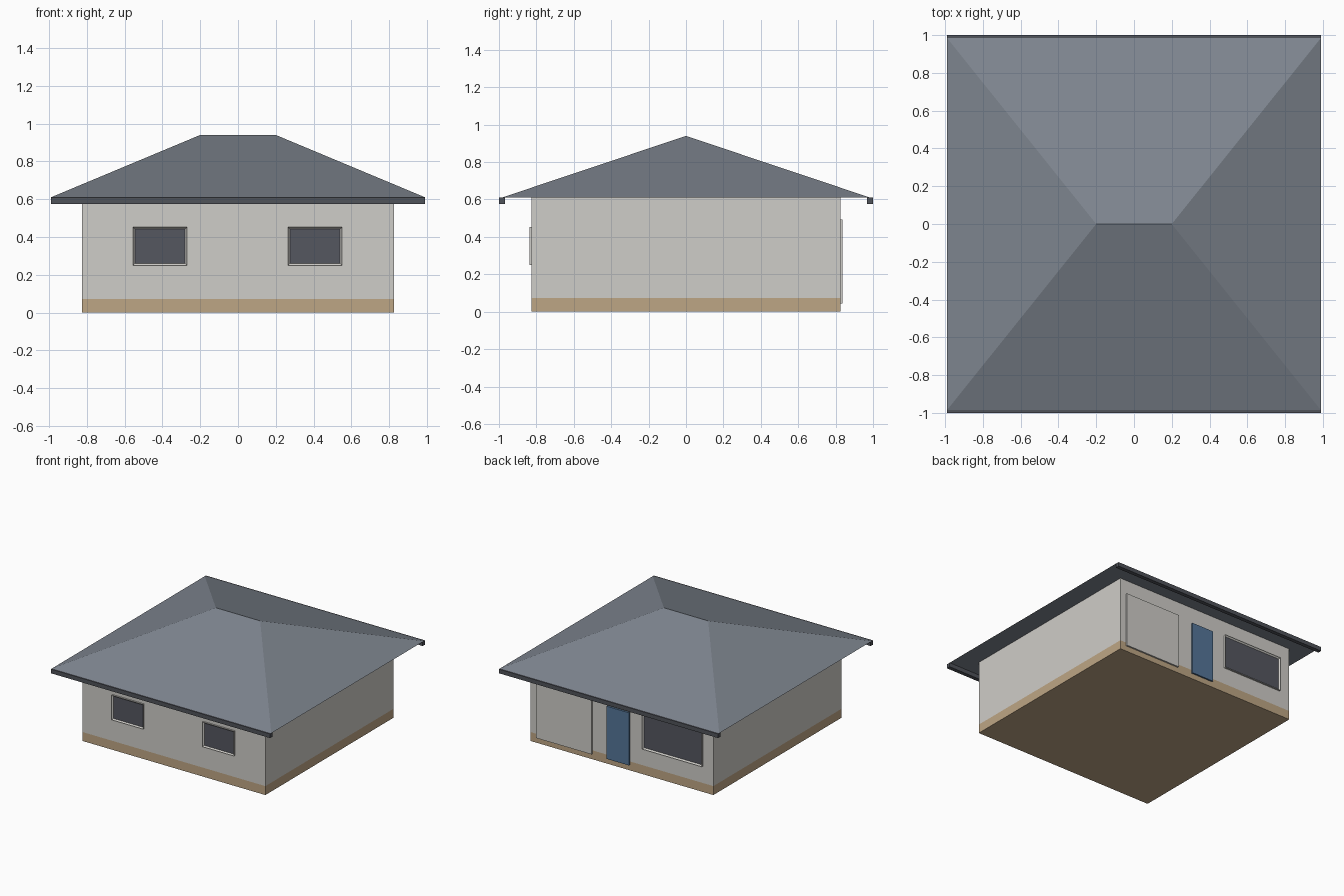
import bpy
import bmesh

cube = bpy.data.objects.get("Cube")
if cube:
    bpy.data.objects.remove(cube, do_unlink=True)


def material(name, rgb):
    """Make a flat material from 0-255 display values."""
    linear = [((c / 255 + 0.055) / 1.055) ** 2.4 for c in rgb] + [1.0]
    mat = bpy.data.materials.new(name)
    mat.use_nodes = True
    mat.diffuse_color = linear
    bsdf = mat.node_tree.nodes["Principled BSDF"]
    bsdf.inputs["Base Color"].default_value = linear
    bsdf.inputs["Roughness"].default_value = 0.8
    return mat


WALL = material("wall_render", (207, 205, 200))
BASE = material("tan_plinth", (190, 166, 133))
ROOF = material("slate_roof", (126, 133, 143))
GUTTER = material("dark_gutter", (80, 83, 90))
GLASS = material("window_glass", (85, 87, 96))
DOOR = material("blue_door", (85, 118, 153))


def finish(name, bm, *mats):
    bmesh.ops.recalc_face_normals(bm, faces=bm.faces)
    mesh = bpy.data.meshes.new(name)
    bm.to_mesh(mesh)
    bm.free()
    for mat in mats:
        mesh.materials.append(mat)
    obj = bpy.data.objects.new(name, mesh)
    bpy.context.scene.collection.objects.link(obj)
    return obj


def box_mesh(x, y, z):
    """Box mesh from (low, high) ranges."""
    bm = bmesh.new()
    bmesh.ops.create_cube(bm, size=1)
    for v in bm.verts:
        for axis, span in enumerate((x, y, z)):
            v.co[axis] = max(span) if v.co[axis] > 0 else min(span)
    return bm


def box(name, x, y, z, mat):
    return finish(name, box_mesh(x, y, z), mat)


HALF = 0.825
EAVE = 0.61
PLINTH = 0.073

# Walls, cut at the plinth line and coloured by height
bm = box_mesh((-HALF, HALF), (-HALF, HALF), (0, EAVE))
bmesh.ops.bisect_plane(bm, geom=bm.verts[:] + bm.edges[:] + bm.faces[:],
                       plane_co=(0, 0, PLINTH), plane_no=(0, 0, 1))
for face in bm.faces:
    face.material_index = int(face.calc_center_median().z < PLINTH)
finish("walls", bm, WALL, BASE)

# Hipped roof: a box whose top is drawn in to the ridge
bm = box_mesh((-0.99, 0.99), (-0.985, 0.985), (EAVE, 0.94))
for v in bm.verts:
    if v.co.z > EAVE + 0.01:
        v.co.x = 0.2 if v.co.x > 0 else -0.2
        v.co.y = 0
bmesh.ops.remove_doubles(bm, verts=bm.verts, dist=0.0001)
finish("hipped_roof", bm, ROOF)

# Gutters along the front and back eaves
for label, side in (("front", -1), ("back", 1)):
    box(label + "_gutter", (-0.99, 0.99), (side * 0.968, side), (0.576, EAVE), GUTTER)


def window(name, x, z, side, rim=0.014, depth=0.013):
    """Raised frame with a pane set back inside it."""
    wall = side * HALF
    front = side * (HALF + depth)
    bm = box_mesh(x, (wall, front), z)
    face = max(bm.faces, key=lambda f: f.calc_center_median().y * side)
    bmesh.ops.inset_region(bm, faces=[face], thickness=rim)
    for v in face.verts:
        v.co.y = side * (HALF + 0.003)
    face.material_index = 1
    finish(name, bm, WALL, GLASS)


# Front windows
window("front_window_right", (-0.555, -0.27), (0.25, 0.452), -1)
window("front_window_left", (0.265, 0.55), (0.25, 0.452), -1)

# Back openings
window("back_window", (-0.73, -0.19), (0.21, 0.492), 1, rim=0.016)
box("entrance_door", (-0.07, 0.13), (HALF, 0.838), (0.045, 0.475), DOOR)
box("garage_door", (0.265, 0.77), (HALF, 0.838), (0.045, 0.492), WALL)
